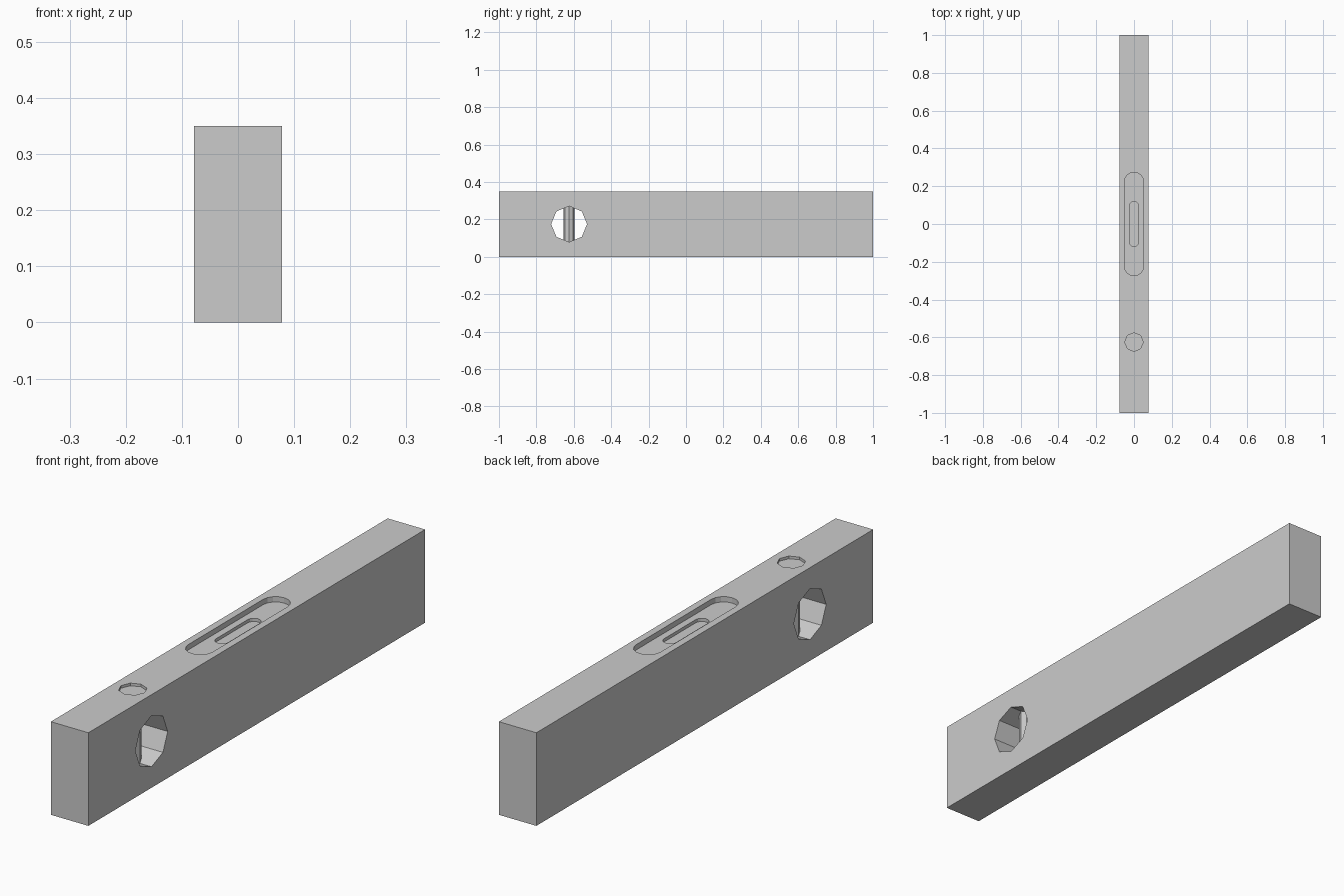
import bpy, bmesh, math
from mathutils import Matrix

if "Cube" in bpy.data.objects:
    bpy.data.objects.remove(bpy.data.objects["Cube"])

HALF_W, H = 0.078, 0.35
VIAL_Y, MID_Z = -0.625, 0.175


def prism(name, pts, z0, z1, matrix=None):
    """Extrude a closed xy outline from z0 to z1."""
    bm = bmesh.new()
    face = bm.faces.new([bm.verts.new((x, y, z0)) for x, y in pts])
    ext = bmesh.ops.extrude_face_region(bm, geom=[face])
    verts = [v for v in ext["geom"] if isinstance(v, bmesh.types.BMVert)]
    bmesh.ops.translate(bm, verts=verts, vec=(0, 0, z1 - z0))
    if matrix:
        bm.transform(matrix)
    bmesh.ops.recalc_face_normals(bm, faces=bm.faces)
    mesh = bpy.data.meshes.new(name)
    bm.to_mesh(mesh)
    bm.free()
    ob = bpy.data.objects.new(name, mesh)
    bpy.context.collection.objects.link(ob)
    return ob


def octagon(r, cx=0, cy=0):
    return [(cx + r * math.cos(i * math.pi / 4), cy + r * math.sin(i * math.pi / 4))
            for i in range(8)]


def capsule(r, h, n=8):
    """Slot outline along y: straight half-length h, end radius r."""
    pts = []
    for sign, start in ((1, 0), (-1, math.pi)):
        for i in range(n + 1):
            a = start + math.pi * i / n
            pts.append((r * math.cos(a), sign * h + r * math.sin(a)))
    return pts


def cut(target, cutter):
    cutter.hide_render = True
    mod = target.modifiers.new("cut", 'BOOLEAN')
    mod.operation = 'DIFFERENCE'
    mod.solver = 'EXACT'
    mod.object = cutter
    bpy.context.view_layer.objects.active = target
    bpy.ops.object.modifier_apply(modifier=mod.name)
    bpy.data.objects.remove(cutter)


# Bar body
body = prism("level_body", [(-HALF_W, -1), (HALF_W, -1), (HALF_W, 1), (-HALF_W, 1)], 0, H)

# Cross hole through the sides
to_x = Matrix.Translation((0, VIAL_Y, MID_Z)) @ Matrix.Rotation(math.pi / 2, 4, 'Y')
cut(body, prism("side_hole_cutter", octagon(0.096), -0.2, 0.2, to_x))

# Top window with a smaller recess in its floor, and the round end recess
cut(body, prism("window_cutter", capsule(0.051, 0.223), H - 0.02, H + 0.1))
cut(body, prism("inner_window_cutter", capsule(0.025, 0.094), H - 0.032, H + 0.1))
cut(body, prism("round_recess_cutter", octagon(0.049, 0, VIAL_Y), H - 0.01, H + 0.1))

# Upright vial crossing the side hole
prism("plumb_vial", octagon(0.03, 0, VIAL_Y), MID_Z - 0.11, MID_Z + 0.11)
